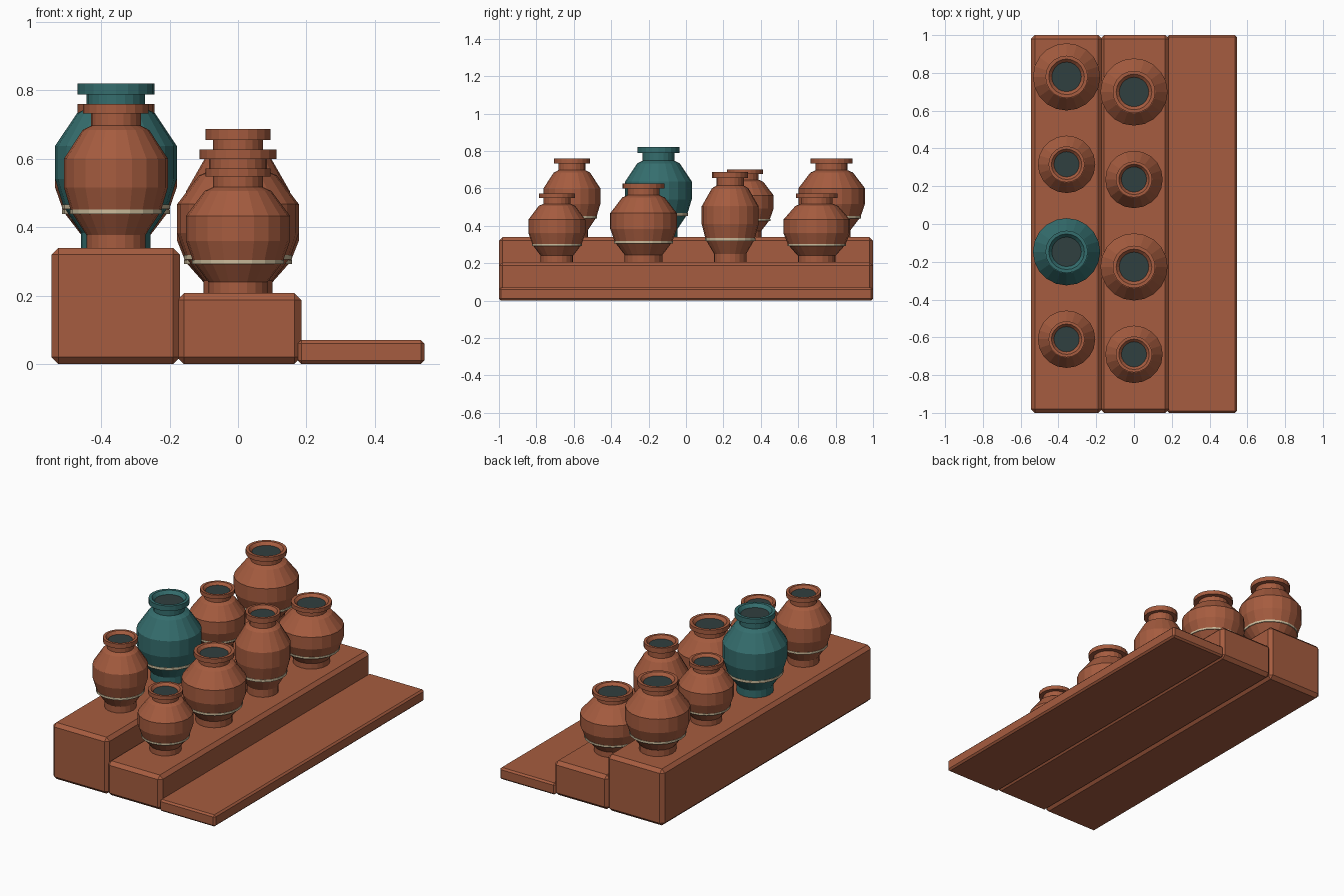
import bpy, bmesh, math

cube = bpy.data.objects.get("Cube")
if cube:
    bpy.data.objects.remove(cube, do_unlink=True)


def material(name, rgb):
    m = bpy.data.materials.new(name)
    m.use_nodes = True
    colour = (*rgb, 1)
    m.diffuse_color = colour
    m.node_tree.nodes["Principled BSDF"].inputs["Base Color"].default_value = colour
    return m


TERRACOTTA = material("terracotta", (0.38, 0.107, 0.05))
TEAL = material("teal glaze", (0.035, 0.155, 0.155))
DARK = material("dark inside", (0.03, 0.05, 0.05))
CREAM = material("cream band", (0.6, 0.5, 0.33))


def add_object(name, bm, mats):
    bmesh.ops.recalc_face_normals(bm, faces=bm.faces)
    mesh = bpy.data.meshes.new(name)
    bm.to_mesh(mesh)
    bm.free()
    for m in mats:
        mesh.materials.append(m)
    ob = bpy.data.objects.new(name, mesh)
    bpy.context.collection.objects.link(ob)
    return ob


def step(name, x0, x1, height, chamfer):
    bm = bmesh.new()
    bmesh.ops.create_cube(bm, size=1)
    for v in bm.verts:
        v.co.x = x0 if v.co.x < 0 else x1
        v.co.y *= 2
        v.co.z = 0 if v.co.z < 0 else height
    bmesh.ops.bevel(bm, geom=bm.edges[:], offset=chamfer, segments=1, affect='EDGES')
    return add_object(name, bm, [TERRACOTTA])


def lathe(bm, profile, radius, height, sides, closed=False):
    """Revolve (radius, height) fractions; returns the rings of vertices."""
    rings = [[bm.verts.new((radius * r * math.cos(math.tau * i / sides),
                            radius * r * math.sin(math.tau * i / sides),
                            height * z)) for i in range(sides)]
             for r, z in profile]
    pairs = list(zip(rings, rings[1:]))
    if closed:
        pairs.append((rings[-1], rings[0]))
    for low, high in pairs:
        for i in range(sides):
            j = (i + 1) % sides
            bm.faces.new((low[i], low[j], high[j], high[i]))
    return rings


# Foot, belly, shoulder, neck, rim and mouth
VASE = [(0.57, 0), (0.57, 0.09), (0.86, 0.25), (1, 0.42), (1, 0.62), (0.64, 0.82),
        (0.48, 0.85), (0.48, 0.935), (0.63, 0.935), (0.63, 1), (0.53, 1), (0.44, 0.96)]
BAND = [(0.86, 0.235), (0.885, 0.235), (0.885, 0.265), (0.86, 0.265)]
SIDES = 20


def vase(name, x, y, z, radius, height, glaze):
    bm = bmesh.new()
    rings = lathe(bm, VASE, radius, height, SIDES)
    bm.faces.new(rings[0])
    mouth = bm.faces.new(rings[-1])
    mouth.material_index = 1
    body = add_object(name, bm, [glaze, DARK])
    body.location = (x, y, z)
    bm = bmesh.new()
    lathe(bm, BAND, radius, height, SIDES, closed=True)
    band = add_object(name + "_band", bm, [CREAM])
    band.location = (x, y, z)


# Three stepped shelves
step("high_step", -0.545, -0.17, 0.34, 0.02)
step("middle_step", -0.178, 0.185, 0.207, 0.02)
step("low_step", 0.175, 0.545, 0.07, 0.01)

# Two rows of vases, alternating narrow and wide
SMALL, LARGE = 0.152, 0.178
ROWS = [("back", -0.357, 0.34, -0.61, (0.42, 0.48, 0.36, 0.42)),
        ("front", 0.0, 0.207, -0.69, (0.365, 0.42, 0.48, 0.365))]
for row, x, z, y, heights in ROWS:
    for i, h in enumerate(heights):
        glaze = TEAL if row == "back" and i == 1 else TERRACOTTA
        vase(f"{row}_vase_{i + 1}", x, y + i * 0.463, z, LARGE if i % 2 else SMALL, h, glaze)
